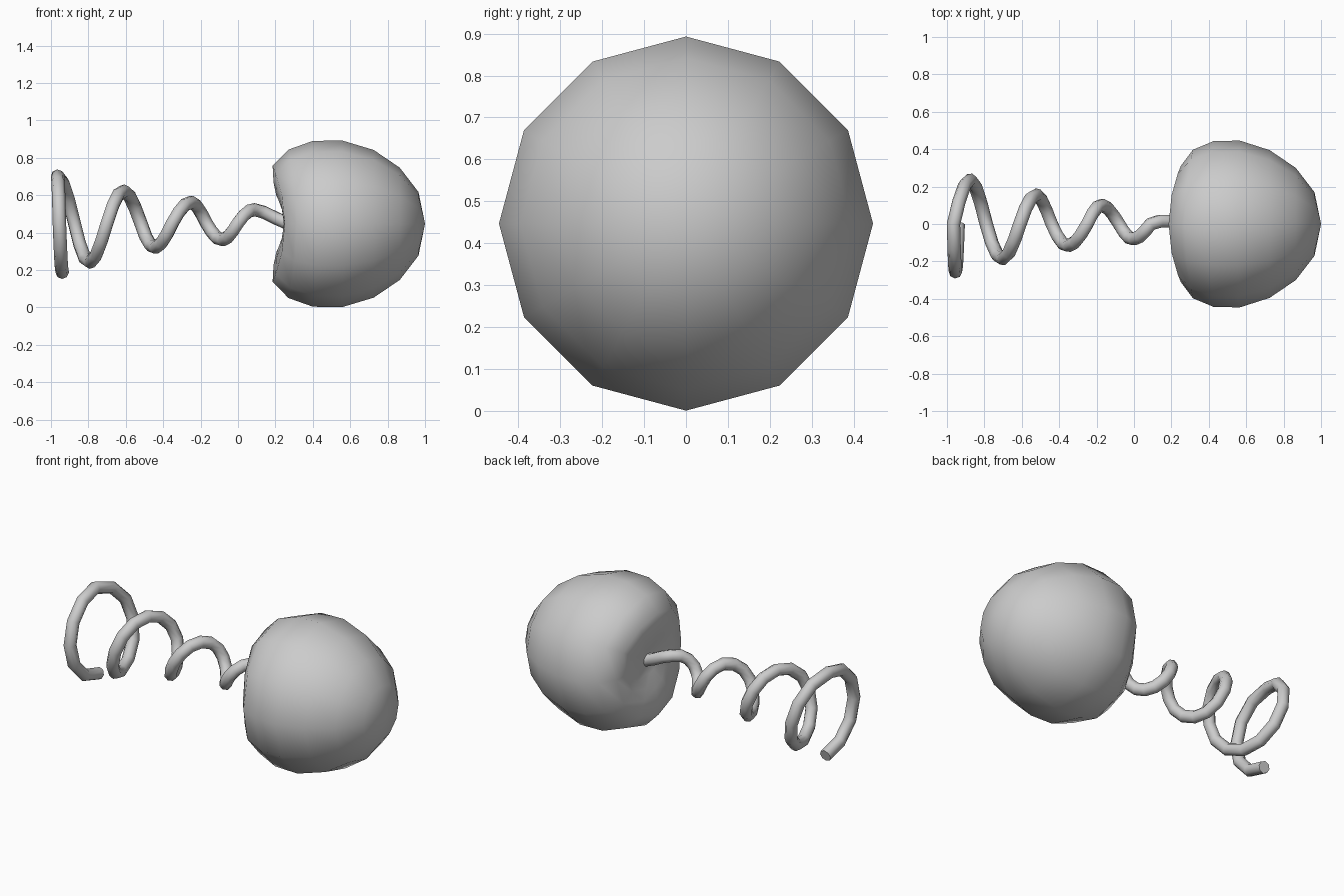
import bpy, bmesh, math

if "Cube" in bpy.data.objects:
    bpy.data.objects.remove(bpy.data.objects["Cube"])

CZ = 0.447
SIDES = 12

# Round head: 12-sided rings along x; (radius, x at top/bottom, x at the sides).
# The back rings differ so that a shallow groove runs across the back along y.
rings = [(0.17, 0.965, 0.965), (0.30, 0.865, 0.865), (0.395, 0.725, 0.725),
         (0.446, 0.555, 0.565), (0.443, 0.40, 0.425), (0.397, 0.27, 0.315),
         (0.31, 0.185, 0.25), (0.22, 0.19, 0.245), (0.15, 0.205, 0.245),
         (0.075, 0.245, 0.25)]
bm = bmesh.new()
loops = []
for r, x_top, x_side in rings:
    loop = []
    for i in range(SIDES):
        a = 2 * math.pi * i / SIDES
        x = x_side + (x_top - x_side) * math.cos(a) ** 2
        loop.append(bm.verts.new((x, r * math.sin(a), CZ + r * math.cos(a))))
    loops.append(loop)
nose = bm.verts.new((1.0, 0, CZ))
socket = bm.verts.new((0.265, 0, CZ + 0.005))
for i in range(SIDES):
    j = (i + 1) % SIDES
    bm.faces.new((nose, loops[0][i], loops[0][j]))
    bm.faces.new((socket, loops[-1][j], loops[-1][i]))
    for a, b in zip(loops, loops[1:]):
        bm.faces.new((a[i], b[i], b[j], a[j]))
bmesh.ops.recalc_face_normals(bm, faces=bm.faces)
for f in bm.faces:
    f.smooth = True
mesh = bpy.data.meshes.new("round_head")
bm.to_mesh(mesh)
bm.free()
head = bpy.data.objects.new("round_head", mesh)
bpy.context.collection.objects.link(head)

# Coiled tail: (x, coil radius) at each quarter turn, widening away from the head
quarters = [(-0.94, 0.265), (-0.955, 0.255), (-0.965, 0.25), (-0.875, 0.235),
            (-0.79, 0.21), (-0.70, 0.185), (-0.61, 0.17), (-0.52, 0.155),
            (-0.44, 0.13), (-0.35, 0.115), (-0.25, 0.11), (-0.17, 0.10),
            (-0.08, 0.09), (0.0, 0.08), (0.09, 0.07)]
STEPS = 3
path = []
for k in range((len(quarters) - 1) * STEPS + 1):
    q = min(k // STEPS, len(quarters) - 2)
    f = k / STEPS - q
    (x0, r0), (x1, r1) = quarters[q], quarters[q + 1]
    x, r = x0 + (x1 - x0) * f, r0 + (r1 - r0) * f
    t = k / STEPS * math.pi / 2
    path.append((x, -r * math.sin(t), 0.452 - r * math.cos(t)))
path += [(0.14, 0.015, 0.508), (0.20, 0.015, 0.478), (0.245, 0.005, 0.458), (0.29, 0, 0.452)]

curve = bpy.data.curves.new("coiled_tail", 'CURVE')
curve.dimensions = '3D'
curve.bevel_depth = 0.036
curve.bevel_resolution = 2
curve.use_fill_caps = True
spline = curve.splines.new('POLY')
spline.points.add(len(path) - 1)
for p, co in zip(spline.points, path):
    p.co = (*co, 1)
    p.radius = 1
spline.points[-1].radius = 1.5   # slight flare into the head
tail = bpy.data.objects.new("coiled_tail", curve)
bpy.context.collection.objects.link(tail)
bpy.context.view_layer.objects.active = tail
tail.select_set(True)
bpy.ops.object.convert(target='MESH')
bpy.ops.object.shade_smooth_by_angle(angle=math.radians(60))
